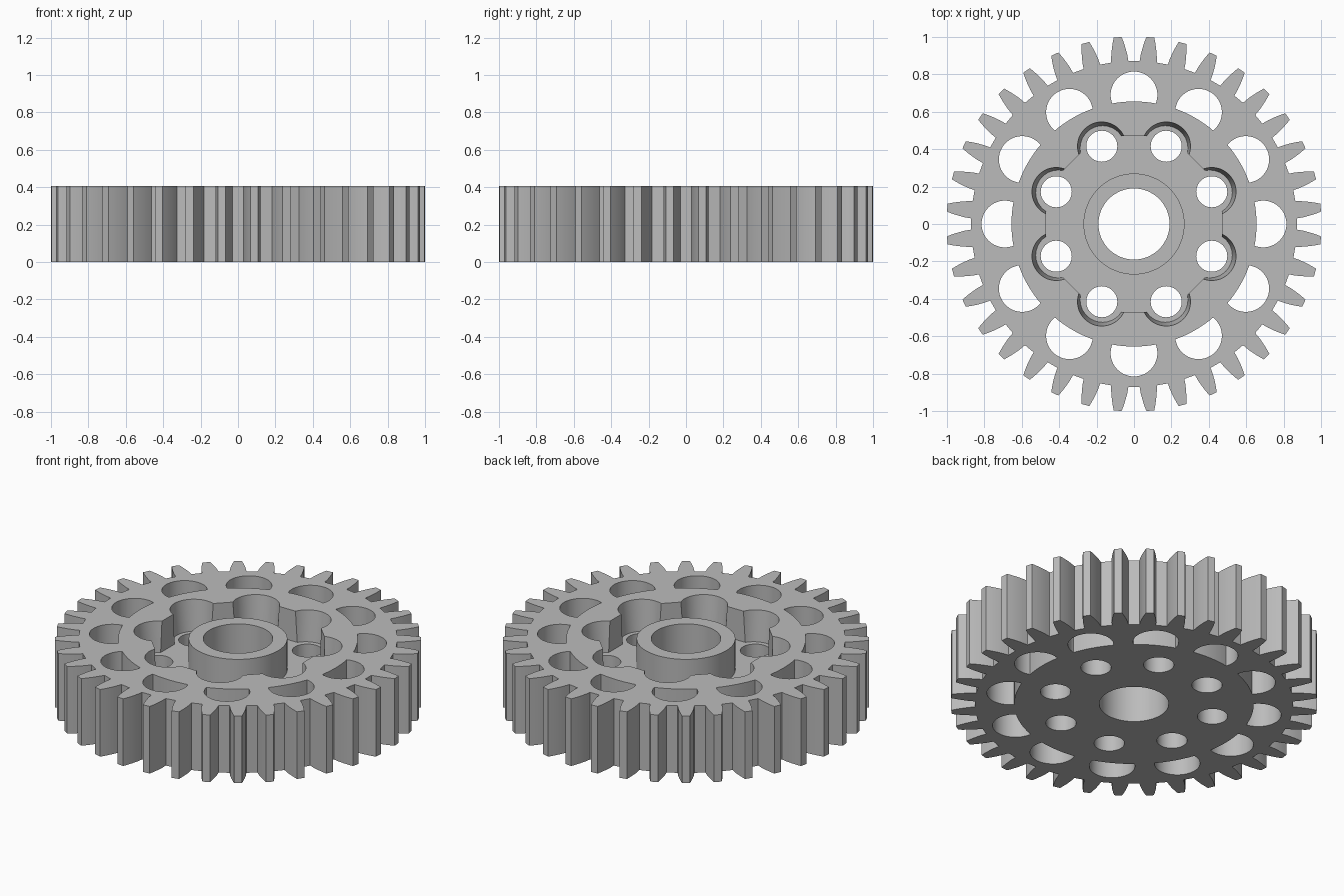
import bpy, bmesh
from math import pi, sin, cos, acos, radians
from mathutils import Vector, Matrix

cube = bpy.data.objects.get("Cube")
if cube:
    bpy.data.objects.remove(cube)

HEIGHT, FLOOR = 0.405, 0.22
TEETH = 36

grey = bpy.data.materials.new("light_grey")
grey.use_nodes = True
grey.diffuse_color = (0.5, 0.5, 0.5, 1)
grey.node_tree.nodes["Principled BSDF"].inputs["Base Color"].default_value = grey.diffuse_color


def polar(r, a):
    return Vector((r * cos(a), r * sin(a)))


def circle(r, n=48, centre=Vector((0, 0))):
    return [centre + polar(r, 2 * pi * i / n) for i in range(n)]


def turned(pts, a):
    return [Matrix.Rotation(a, 2) @ p for p in pts]


def prisms(name, solids):
    """One object from (bottom outline, top outline, z0, z1) solids."""
    bm = bmesh.new()
    for low, high, z0, z1 in solids:
        b = [bm.verts.new((p.x, p.y, z0)) for p in low]
        t = [bm.verts.new((p.x, p.y, z1)) for p in high]
        bm.faces.new(b[::-1])
        bm.faces.new(t)
        for i in range(len(b)):
            j = (i + 1) % len(b)
            bm.faces.new((b[i], b[j], t[j], t[i]))
    mesh = bpy.data.meshes.new(name)
    bm.to_mesh(mesh)
    bm.free()
    mesh.materials.append(grey)
    ob = bpy.data.objects.new(name, mesh)
    bpy.context.collection.objects.link(ob)
    return ob


def combine(target, tool, operation):
    mod = target.modifiers.new(tool.name, "BOOLEAN")
    mod.object, mod.operation, mod.solver = tool, operation, "EXACT"
    bpy.context.view_layer.objects.active = target
    bpy.ops.object.modifier_apply(modifier=mod.name)
    bpy.data.objects.remove(tool)


# Toothed body: half tooth as (radius, half width), mirrored and repeated
flank = [(0.87, 0.046), (0.905, 0.043), (0.94, 0.037), (0.975, 0.029), (1.002, 0.021)]
tooth = [Vector((r, -w)) for r, w in flank] + [Vector((r, w)) for r, w in flank[::-1]]
outline = []
for k in range(TEETH):
    outline += turned(tooth, 2 * pi * (k + 0.5) / TEETH)
gear = prisms("gear", [(outline, outline, 0, HEIGHT)])

# Twelve round windows, flattened on the inner side by an arc
R_IN, R_MID, R_WIN = 0.655, 0.69, 0.125
meet = acos((R_IN**2 + R_MID**2 - R_WIN**2) / (2 * R_IN * R_MID))
corner = polar(R_IN, meet) - Vector((R_MID, 0))
sweep = acos(corner.x / R_WIN)
window = [Vector((R_MID, 0)) + polar(R_WIN, -sweep + 2 * sweep * i / 32) for i in range(33)]
window += [polar(R_IN, meet - 2 * meet * i / 10) for i in range(1, 10)]
cuts = [turned(window, k * pi / 6) for k in range(12)]
combine(gear, prisms("window_cutter", [(c, c, -0.1, 0.6) for c in cuts]), "DIFFERENCE")

# Octagonal pocket with eight slightly tapered round lobes
octagon = [polar(0.47 / cos(pi / 8), (k + 0.5) * pi / 4) for k in range(8)]
combine(gear, prisms("pocket_cutter", [(octagon, octagon, FLOOR, 0.6)]), "DIFFERENCE")
lobe_low = circle(0.12, centre=Vector((0.439, 0)))
lobe_high = circle(0.13, centre=Vector((0.45, 0)))
lobes = [(turned(lobe_low, (k + 0.5) * pi / 4), turned(lobe_high, (k + 0.5) * pi / 4),
          FLOOR, HEIGHT + 0.001) for k in range(8)]
combine(gear, prisms("lobe_cutter", lobes), "DIFFERENCE")

# Central hub
hub = circle(0.27, 64)
combine(gear, prisms("hub", [(hub, hub, 0.1, HEIGHT)]), "UNION")

# Bore and bolt holes
holes = [circle(0.19, 64)]
holes += [turned(circle(0.083, centre=Vector((0.45, 0))), (k + 0.5) * pi / 4) for k in range(8)]
combine(gear, prisms("hole_cutter", [(h, h, -0.1, 0.6) for h in holes]), "DIFFERENCE")

bpy.ops.object.select_all(action="DESELECT")
gear.select_set(True)
bpy.context.view_layer.objects.active = gear
bpy.ops.object.shade_smooth_by_angle(angle=radians(25))
